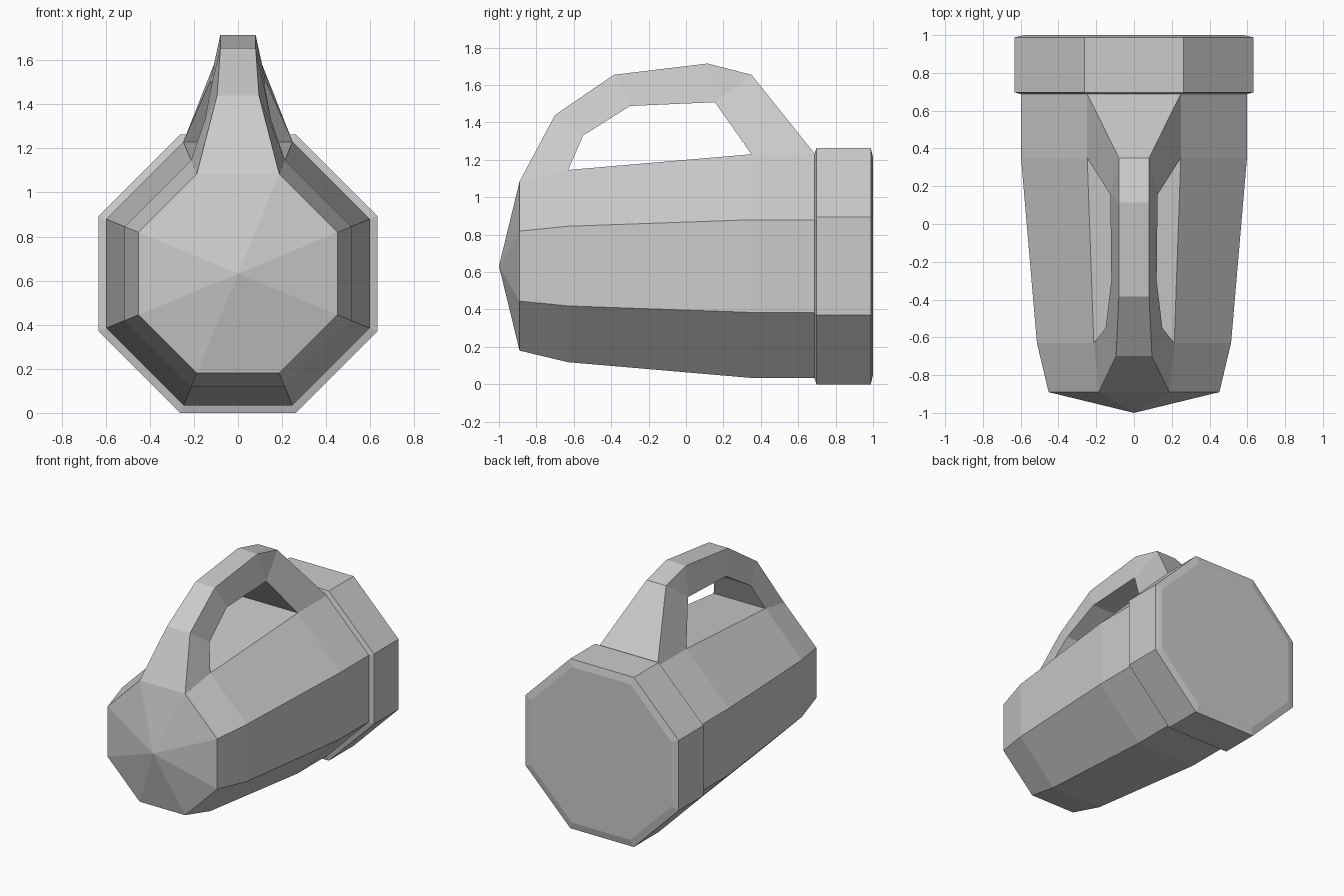
import bpy, bmesh, math
from mathutils import Vector

cube = bpy.data.objects.get("Cube")
if cube:
    bpy.data.objects.remove(cube)

grey = bpy.data.materials.new("plain grey")
grey.use_nodes = True
colour = (0.6, 0.6, 0.6, 1)
grey.diffuse_color = colour
grey.node_tree.nodes["Principled BSDF"].inputs["Base Color"].default_value = colour

AXIS_Z = 0.632


def finish(name, bm):
    bmesh.ops.recalc_face_normals(bm, faces=bm.faces)
    mesh = bpy.data.meshes.new(name)
    bm.to_mesh(mesh)
    bm.free()
    mesh.materials.append(grey)
    obj = bpy.data.objects.new(name, mesh)
    bpy.context.collection.objects.link(obj)
    return obj


def octagon_lathe(name, profile, tip=None):
    """Loft octagons along y; profile holds (y, distance to flat side)."""
    bm = bmesh.new()
    rings = []
    for y, half in profile:
        r = half / math.cos(math.pi / 8)
        angles = [math.pi / 8 + i * math.pi / 4 for i in range(8)]
        rings.append([bm.verts.new((r * math.cos(a), y, AXIS_Z + r * math.sin(a)))
                      for a in angles])
    for a, b in zip(rings, rings[1:]):
        for i in range(8):
            j = (i + 1) % 8
            bm.faces.new((a[i], a[j], b[j], b[i]))
    if tip is None:
        bm.faces.new(rings[0])
    else:
        apex = bm.verts.new((0, tip, AXIS_Z))
        for i in range(8):
            bm.faces.new((rings[0][i], rings[0][(i + 1) % 8], apex))
    bm.faces.new(rings[-1])
    return finish(name, bm)


# Tapered body with a shallow pointed nose
octagon_lathe("body", [(-0.89, 0.452), (-0.63, 0.514), (0.35, 0.598), (0.7, 0.598)], tip=-1)

# Wider collar with chamfered back rim
octagon_lathe("collar", [(0.687, 0.598), (0.697, 0.632), (0.988, 0.632), (1, 0.58)])

# Handle: (half width, y, z) along the outer and inner edges
outer = [(0.187, -0.89, 1.084), (0.095, -0.70, 1.44), (0.08, -0.385, 1.655),
         (0.08, 0.115, 1.715), (0.08, 0.35, 1.655), (0.248, 0.69, 1.23)]
inner = [(0.213, -0.63, 1.146), (0.15, -0.55, 1.33), (0.12, -0.30, 1.488),
         (0.125, 0.155, 1.508), (0.125, 0.155, 1.508), (0.248, 0.35, 1.23)]

bm = bmesh.new()
sections = []
for o, n in zip(outer, inner):
    points = [Vector(o), Vector((-o[0], *o[1:])), Vector((-n[0], *n[1:])), Vector(n)]
    sections.append([bm.verts.new(p) for p in points])
for a, b in zip(sections, sections[1:]):
    for i in range(4):
        j = (i + 1) % 4
        bm.faces.new((a[i], a[j], b[j], b[i]))
bmesh.ops.remove_doubles(bm, verts=bm.verts, dist=0.001)
finish("handle", bm)
